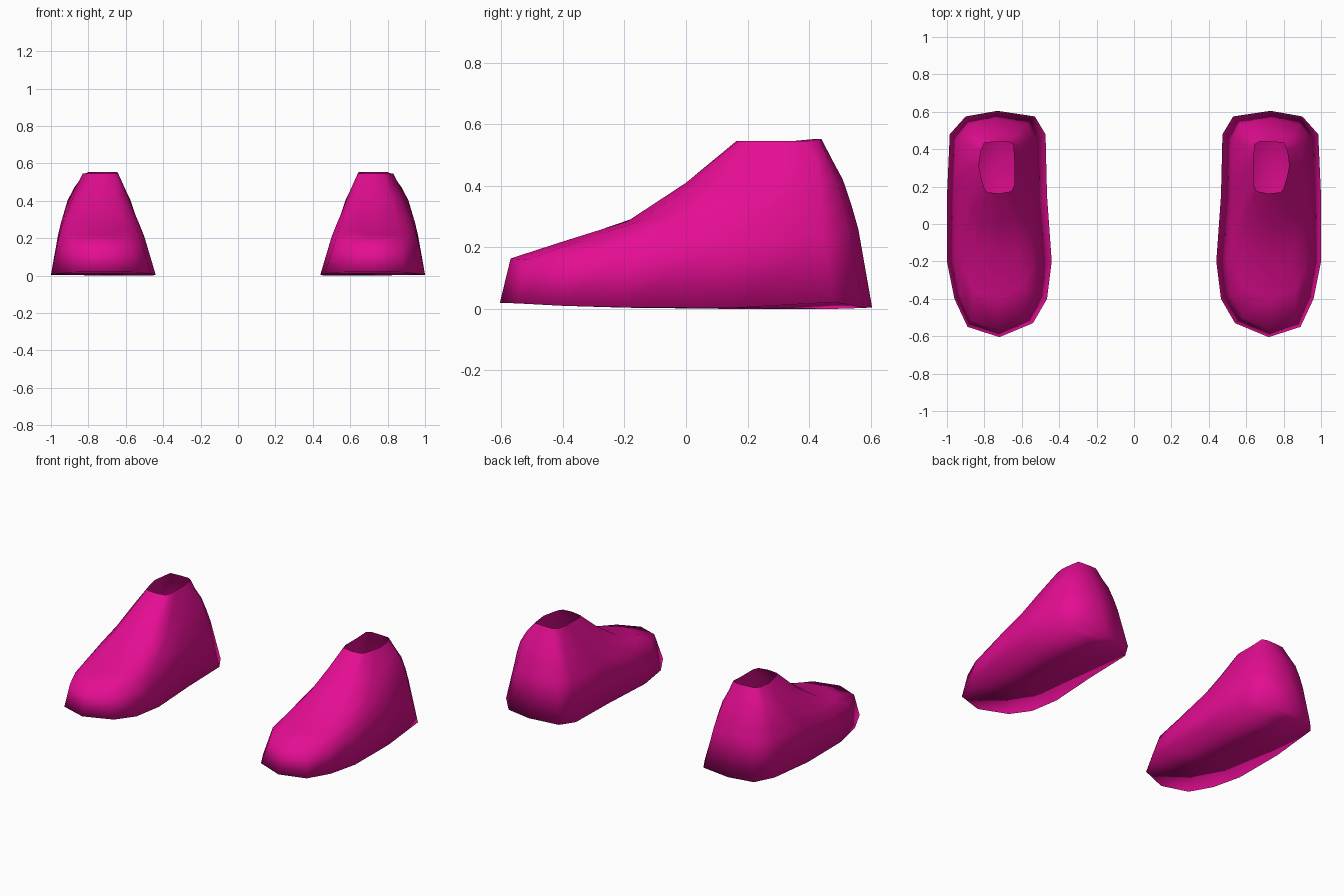
import bpy, bmesh

if "Cube" in bpy.data.objects:
    bpy.data.objects.remove(bpy.data.objects["Cube"])

pink = bpy.data.materials.new("magenta")
pink.diffuse_color = (0.78, 0.004, 0.29, 1)
pink.use_nodes = True
pink.node_tree.nodes["Principled BSDF"].inputs["Base Color"].default_value = pink.diffuse_color

# Sole outline of the right shoe, counter-clockwise from the toe tip (x, y, z)
SOLE = [(.72, -.605, .02), (.89, -.55, .018), (.96, -.40, .01), (1.0, -.20, .005),
        (1.0, .15, .003), (.985, .48, .022), (.90, .575, .005), (.73, .605, .005),
        (.53, .575, .003), (.473, .48, 0), (.465, .15, 0), (.44, -.20, .004),
        (.465, -.40, .01), (.54, -.53, .018)]

# Upper rings: inner x, outer x, front y, back y, front z, back z
RINGS = [(.50, .962, -.57, .56, .164, .26),
         (.525, .945, -.40, .537, .219, .34),
         (.555, .92, -.19, .51, .285, .42),
         (.595, .88, 0, .475, .41, .485)]

# Ankle opening, matched point for point with the sole outline
OPENING = [(.72, .163), (.785, .17), (.80, .19), (.815, .24), (.83, .31), (.82, .39),
           (.80, .435), (.73, .44), (.67, .44), (.645, .425), (.64, .34), (.64, .27),
           (.64, .21), (.655, .175)]


def ring_points(x0, x1, y0, y1, z0, z1):
    """Sole outline squeezed into a tilted ring, slightly lower on the outer front."""
    pts = []
    for x, y, _ in SOLE:
        u, v = (x - .44) / .56, (y + .605) / 1.21
        z = z0 + (z1 - z0) * v + .03 * (.5 - u) * (1 - v)
        pts.append((x0 + (x1 - x0) * u, y0 + (y1 - y0) * v, z))
    return pts


def make_shoe(name, side):
    bm = bmesh.new()
    layers = [SOLE] + [ring_points(*r) for r in RINGS]
    layers.append([(x, y, .545 + .008 * (y > .42)) for x, y in OPENING])
    loops = [[bm.verts.new((side * x, y, z)) for x, y, z in pts] for pts in layers]
    n = len(SOLE)
    # Walls, left open at the ankle
    for low, high in zip(loops, loops[1:]):
        for i in range(n):
            j = (i + 1) % n
            bm.faces.new((low[i], low[j], high[j], high[i]))
    # Closed sole, spanned by cross strips
    s = loops[0]
    bm.faces.new((s[0], s[13], s[1]))
    for i in range(1, 6):
        bm.faces.new((s[i], s[14 - i], s[13 - i], s[i + 1]))
    bm.faces.new((s[6], s[8], s[7]))
    if side < 0:
        bmesh.ops.reverse_faces(bm, faces=bm.faces[:])
    for f in bm.faces:
        f.smooth = True
    mesh = bpy.data.meshes.new(name)
    bm.to_mesh(mesh)
    bm.free()
    mesh.materials.append(pink)
    bpy.context.collection.objects.link(bpy.data.objects.new(name, mesh))


make_shoe("right_shoe", 1)
make_shoe("left_shoe", -1)
